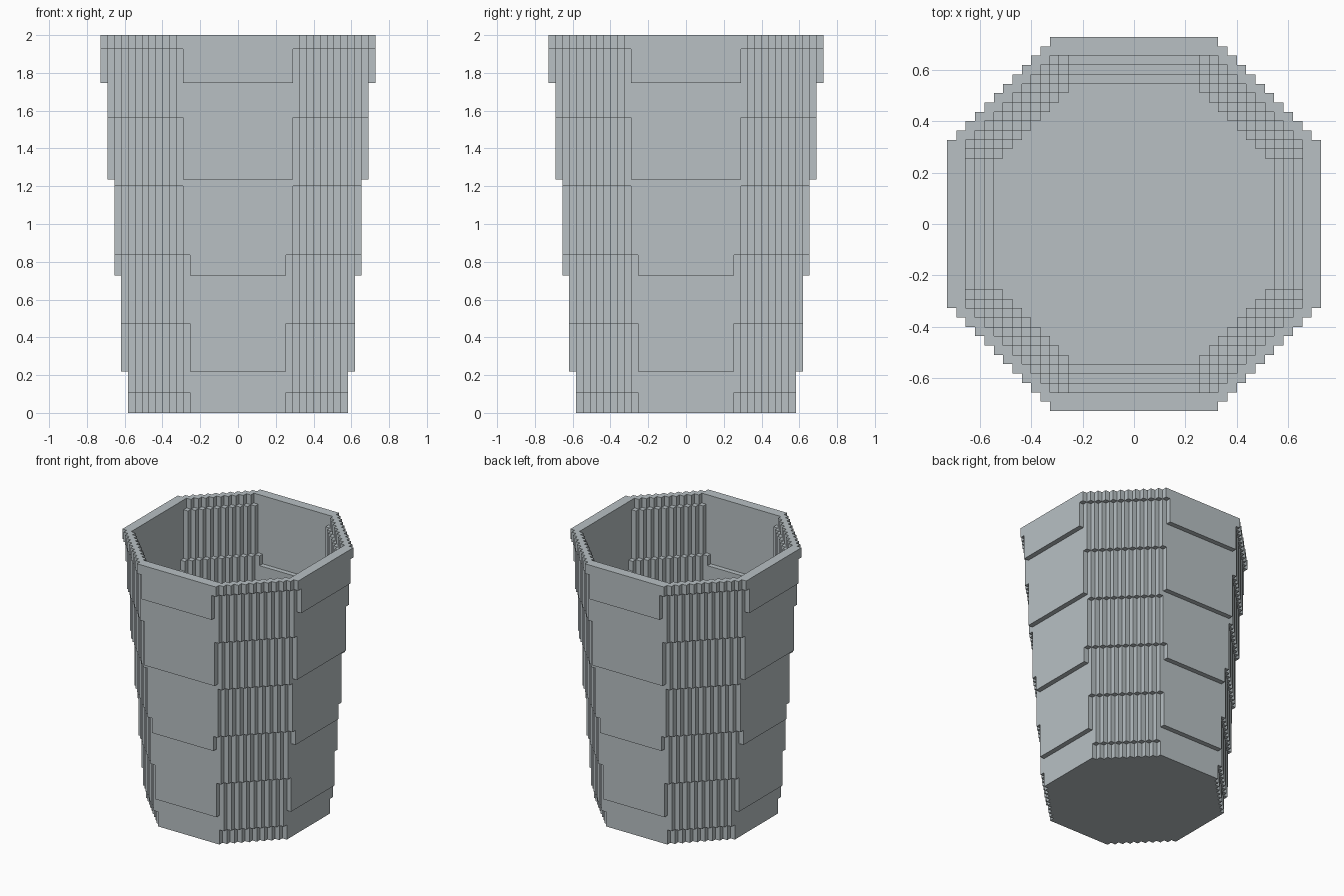
import bpy
import bmesh
import math

if "Cube" in bpy.data.objects:
    bpy.data.objects.remove(bpy.data.objects["Cube"], do_unlink=True)

# Stepped block grid: one cell is U wide, the cup is TALL cells high
TALL = 55
U = 2 / TALL
HALF = 20
FLOOR = 3       # floor thickness in cells
WALL = 1.43     # wall thickness in cells


def radius(z):
    """Apothem of the octagonal cup, widening gently upward."""
    return 19.5 + (z - 48) / 14 + 1e-4


def octagon(r):
    """Whole-cell limits of an octagon: flat sides and diagonal corners."""
    return math.floor(r + 0.5), math.floor(r * math.sqrt(2) + 1)


def outer(z):
    return octagon(radius(z))


def inner(z):
    return octagon(radius(z) - WALL) if z >= FLOOR else (0, 0)


def inside(limits, i, j):
    x, y = abs(i + 0.5) + 0.5, abs(j + 0.5) + 0.5
    return max(x, y) <= limits[0] and x + y <= limits[1]


# Group equal layers into bands
levels = [z for z in range(TALL)
          if z == 0 or (outer(z), inner(z)) != (outer(z - 1), inner(z - 1))]
cells = range(-HALF, HALF)
bands = []
for z in levels:
    bands.append({(i, j) for i in cells for j in cells
                  if inside(outer(z), i, j) and not inside(inner(z), i, j)})
tops = levels[1:] + [TALL]

bm = bmesh.new()
corners = {}


def vert(x, y, z):
    if (x, y, z) not in corners:
        corners[x, y, z] = bm.verts.new((x * U, y * U, z * U))
    return corners[x, y, z]


def face(*points):
    bm.faces.new([vert(*p) for p in points])


def flat(i, j, z, up):
    ring = [(i, j, z), (i + 1, j, z), (i + 1, j + 1, z), (i, j + 1, z)]
    face(*(ring if up else ring[::-1]))


# Keep only exposed faces: walls, ledges, rim, floor and underside
for n, band in enumerate(bands):
    low, high = levels[n], tops[n]
    below = bands[n - 1] if n else set()
    above = bands[n + 1] if n + 1 < len(bands) else set()
    for i, j in sorted(band):
        sides = {(0, -1): ((i, j), (i + 1, j)),
                 (1, 0): ((i + 1, j), (i + 1, j + 1)),
                 (0, 1): ((i + 1, j + 1), (i, j + 1)),
                 (-1, 0): ((i, j + 1), (i, j))}
        for (di, dj), (a, b) in sides.items():
            if (i + di, j + dj) not in band:
                face((*a, low), (*b, low), (*b, high), (*a, high))
        if (i, j) not in below:
            flat(i, j, low, False)
        if (i, j) not in above:
            flat(i, j, high, True)

# Merge coplanar cells into clean flat panels
bmesh.ops.dissolve_limit(bm, angle_limit=math.radians(1),
                         verts=bm.verts, edges=bm.edges)
mesh = bpy.data.meshes.new("stepped_cup")
bm.to_mesh(mesh)
bm.free()
cup = bpy.data.objects.new("stepped_cup", mesh)
bpy.context.collection.objects.link(cup)

# Pale grey finish
grey = bpy.data.materials.new("pale_grey")
grey.use_nodes = True
colour = (0.48, 0.53, 0.55, 1)
grey.diffuse_color = colour
grey.node_tree.nodes["Principled BSDF"].inputs["Base Color"].default_value = colour
mesh.materials.append(grey)
